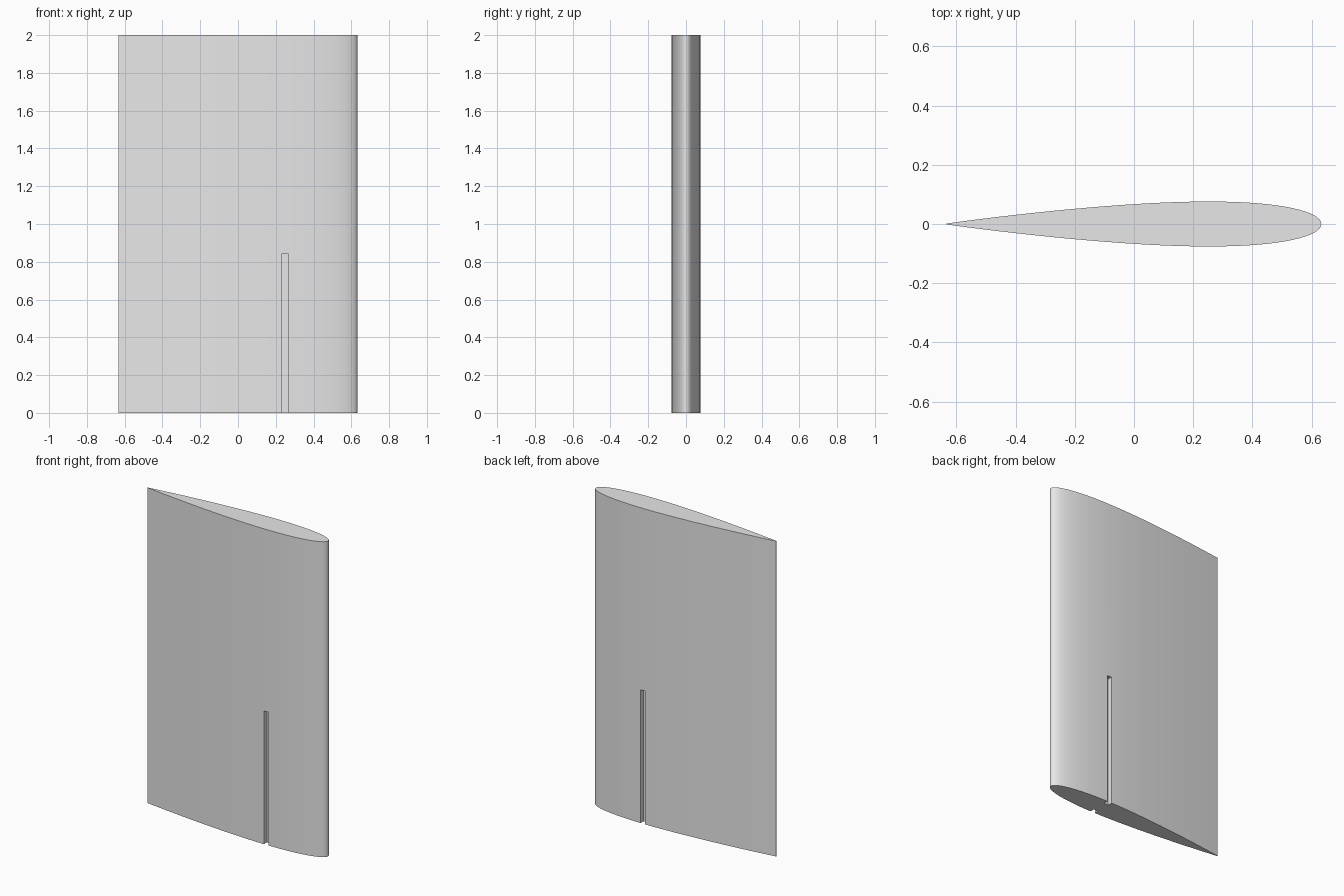
import bpy, bmesh, math

CHORD, THICK, HEIGHT = 1.265, 0.12, 2.0
STATIONS = 32
SLOT_X, SLOT_W, SLOT_TOP, SLOT_DEPTH = 0.25, 0.032, 0.845, 0.03

cube = bpy.data.objects.get("Cube")
if cube:
    bpy.data.objects.remove(cube, do_unlink=True)

grey = bpy.data.materials.new("light_grey")
grey.use_nodes = True
colour = (0.8, 0.8, 0.8, 1)
grey.diffuse_color = colour
grey.node_tree.nodes["Principled BSDF"].inputs["Base Color"].default_value = colour


def half_thickness(t):
    """Half thickness of a symmetric wing section at chord fraction t."""
    return 5 * THICK * CHORD * (0.2969 * math.sqrt(t) - 0.126 * t - 0.3516 * t**2
                                + 0.2843 * t**3 - 0.1015 * t**4)


def make_object(name, bm):
    bmesh.ops.recalc_face_normals(bm, faces=bm.faces)
    mesh = bpy.data.meshes.new(name)
    bm.to_mesh(mesh)
    bm.free()
    mesh.materials.append(grey)
    obj = bpy.data.objects.new(name, mesh)
    bpy.context.collection.objects.link(obj)
    return obj


# Wing section: nose at +x, stations packed closer towards the nose
fractions = [1 - math.cos(math.pi / 2 * i / STATIONS) for i in range(STATIONS + 1)]
upper = [(CHORD / 2 - t * CHORD, half_thickness(t)) for t in fractions]
outline = upper + [(x, -y) for x, y in reversed(upper[1:])]

# Extrude the section upwards
bm = bmesh.new()
base = bm.faces.new([bm.verts.new((x, y, 0)) for x, y in outline])
top = bmesh.ops.extrude_face_region(bm, geom=[base], use_keep_orig=True)
bmesh.ops.translate(bm, vec=(0, 0, HEIGHT),
                    verts=[v for v in top["geom"] if isinstance(v, bmesh.types.BMVert)])
foil = make_object("foil_blade", bm)

# A groove up each side, open at the bottom
surface_y = half_thickness(0.3)
bpy.context.view_layer.objects.active = foil
foil.select_set(True)
for side, name in ((-1, "front_groove_cutter"), (1, "back_groove_cutter")):
    bm = bmesh.new()
    bmesh.ops.create_cube(bm, size=1)
    bmesh.ops.scale(bm, vec=(SLOT_W, SLOT_DEPTH * 2, SLOT_TOP * 2), verts=bm.verts)
    bmesh.ops.translate(bm, vec=(SLOT_X, side * surface_y, 0), verts=bm.verts)
    cutter = make_object(name, bm)
    cutter.hide_render = True
    cut = foil.modifiers.new("groove", 'BOOLEAN')
    cut.operation = 'DIFFERENCE'
    cut.solver = 'EXACT'
    cut.object = cutter
    bpy.ops.object.modifier_apply(modifier=cut.name)
    bpy.data.objects.remove(cutter, do_unlink=True)

bpy.ops.object.shade_smooth_by_angle(angle=math.radians(30))
